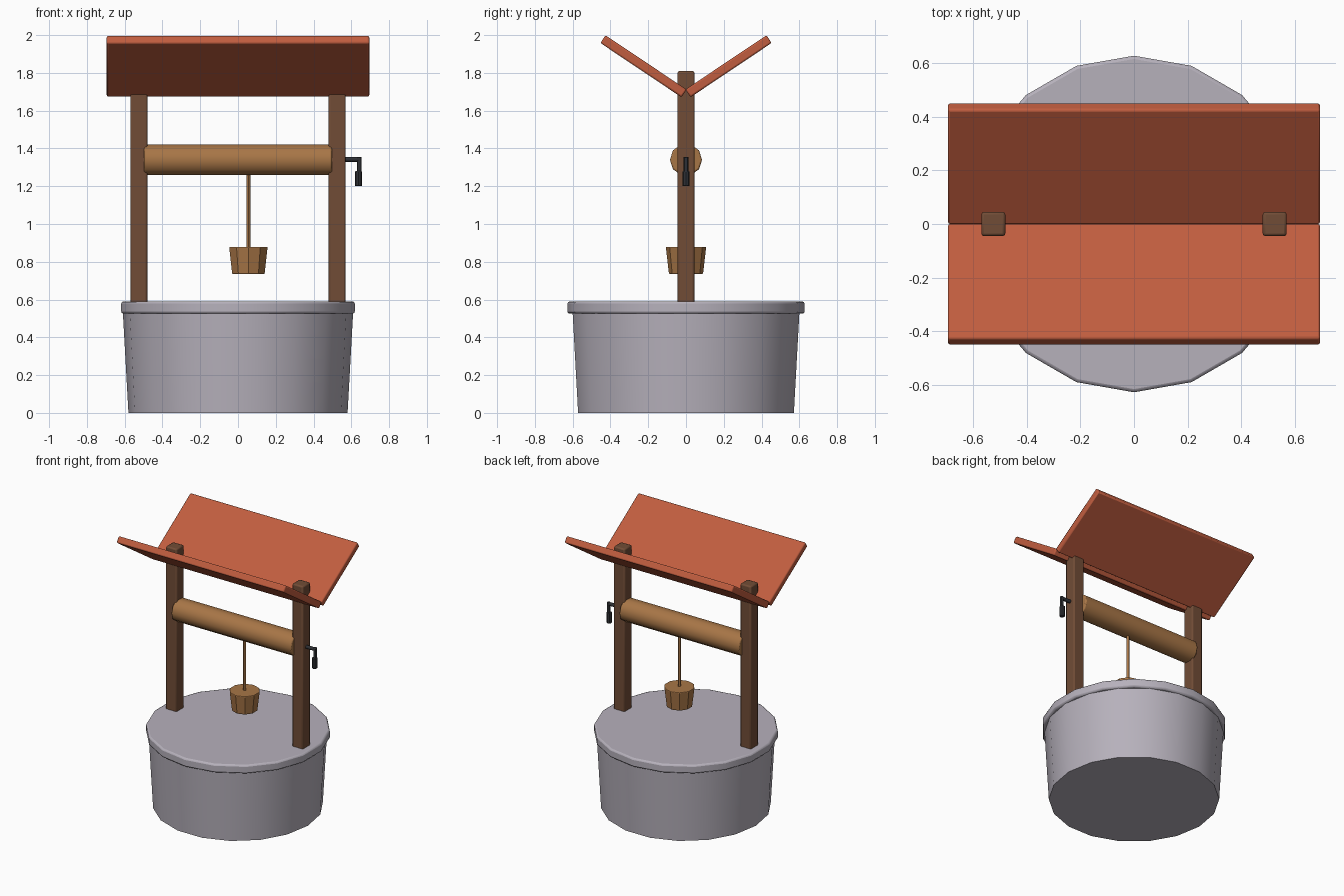
import bpy
import math
from math import radians, pi

cube = bpy.data.objects.get("Cube")
if cube:
    bpy.data.objects.remove(cube, do_unlink=True)


def material(name, rgb):
    mat = bpy.data.materials.new(name)
    mat.use_nodes = True
    mat.diffuse_color = (*rgb, 1)
    mat.node_tree.nodes["Principled BSDF"].inputs["Base Color"].default_value = (*rgb, 1)
    return mat


STONE = material("grey stone", (0.47, 0.44, 0.50))
TILE = material("terracotta", (0.53, 0.11, 0.05))
DARK_WOOD = material("dark wood", (0.165, 0.073, 0.037))
LIGHT_WOOD = material("light wood", (0.39, 0.18, 0.062))
METAL = material("black metal", (0.028, 0.03, 0.035))


def finish(obj, name, mat, bevel=0.0, smooth=None):
    """Name, colour, bevel and shade the part."""
    obj.name = name
    obj.data.materials.append(mat)
    bpy.ops.object.transform_apply(location=False, rotation=True, scale=True)
    if bevel:
        mod = obj.modifiers.new("Soft edges", "BEVEL")
        mod.width = bevel
        mod.segments = 2
        mod.limit_method = "ANGLE"
        mod.angle_limit = radians(50)
    if smooth:
        bpy.ops.object.shade_smooth_by_angle(angle=radians(smooth))
    return obj


def box(name, mat, center, size, bevel=0.0, rot=(0, 0, 0)):
    bpy.ops.mesh.primitive_cube_add(size=1, location=center, rotation=rot)
    obj = bpy.context.object
    obj.scale = size
    return finish(obj, name, mat, bevel, 30)


def drum(name, mat, sides, r_low, r_high, center, length, rot=(0, 0, 0), bevel=0.0, smooth=45):
    bpy.ops.mesh.primitive_cone_add(vertices=sides, radius1=r_low, radius2=r_high,
                                    depth=length, location=center, rotation=rot)
    return finish(bpy.context.object, name, mat, bevel, smooth)


# Stone base and its capping slab
drum("stone_wall", STONE, 18, 0.58, 0.61, (0, 0, 0.27), 0.54, rot=(0, 0, pi / 2))
drum("stone_rim", STONE, 18, 0.628, 0.628, (0, 0, 0.5575), 0.065, bevel=0.012)

# Posts and the two tilted roof panels
for side, sign in (("left", 1), ("right", -1)):
    box(side + "_post", DARK_WOOD, (sign * 0.525, 0, 1.18), (0.09, 0.09, 1.26), 0.01)
for side, sign in (("back", 1), ("front", -1)):
    box(side + "_roof_panel", TILE, (0, sign * 0.225, 1.835), (1.39, 0.517, 0.049),
        0.009, (sign * radians(33.8), 0, 0))

# Winding drum lying along x
drum("winding_drum", LIGHT_WOOD, 10, 0.085, 0.085, (0, 0, 1.34), 0.995,
     rot=(0, pi / 2, 0), bevel=0.008)

# Rope and bucket
BUCKET_X = 0.055
drum("rope", LIGHT_WOOD, 8, 0.01, 0.01, (BUCKET_X, 0, 1.08), 0.42)
drum("bucket", LIGHT_WOOD, 10, 0.09, 0.107, (BUCKET_X, 0, 0.807), 0.145,
     bevel=0.006, smooth=None)

# Crank: axle, arm and grip
drum("crank_axle", METAL, 8, 0.013, 0.013, (0.6, 0, 1.342), 0.09, rot=(0, pi / 2, 0))
drum("crank_arm", METAL, 8, 0.013, 0.013, (0.642, 0, 1.305), 0.1, bevel=0.004)
drum("crank_grip", METAL, 8, 0.019, 0.019, (0.638, 0, 1.24), 0.08, bevel=0.004)
